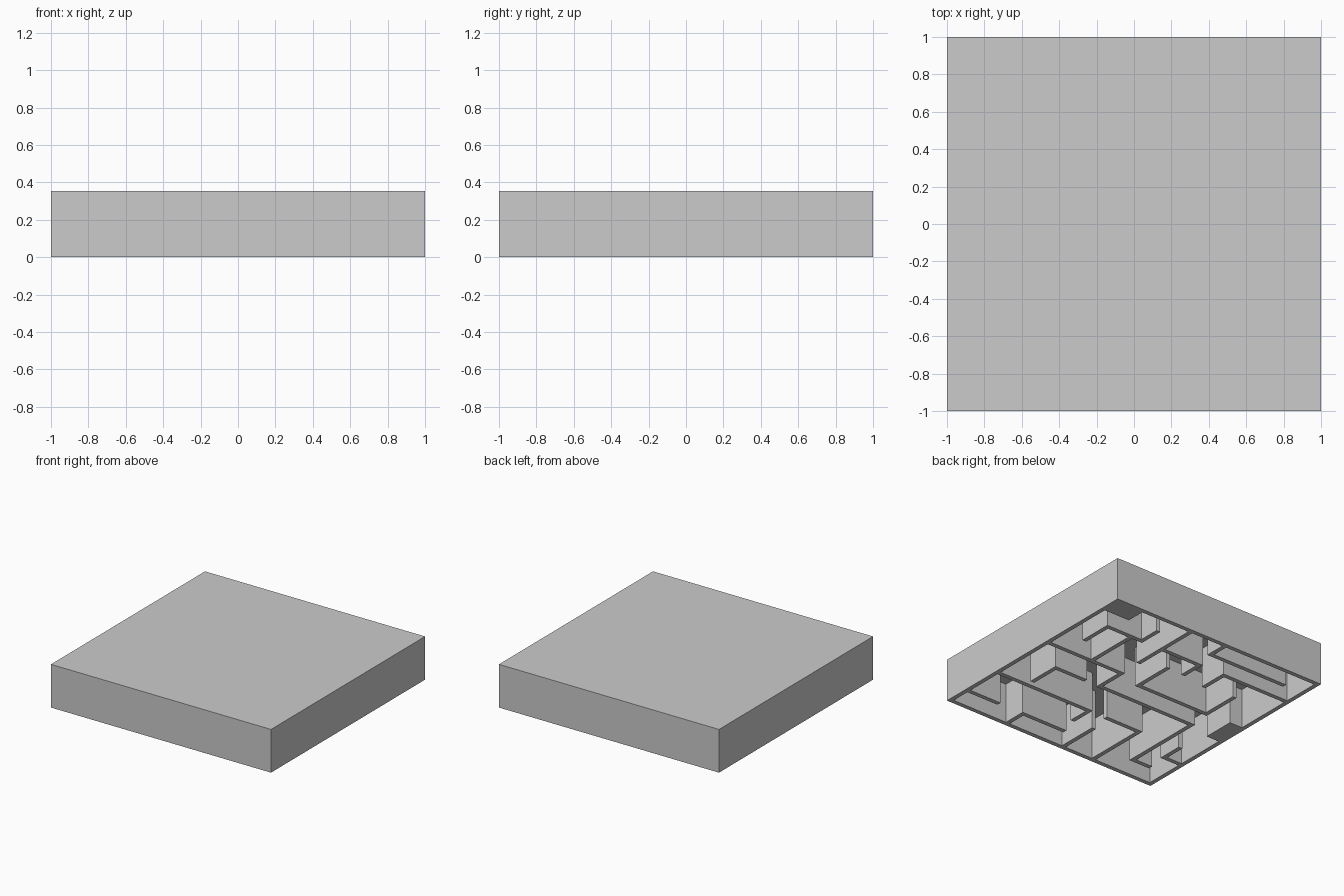
import bpy, bmesh
from mathutils import Matrix, Vector

cube = bpy.data.objects.get("Cube")
if cube:
    bpy.data.objects.remove(cube, do_unlink=True)

HEIGHT, LID, WALL = 0.355, 0.025, 0.036

grey = bpy.data.materials.new("plain grey")
grey.use_nodes = True
colour = (0.6, 0.6, 0.6, 1)
grey.diffuse_color = colour
grey.node_tree.nodes["Principled BSDF"].inputs["Base Color"].default_value = colour


def line(percent):
    """Position between the outer walls, counted from the positive side."""
    return (1 - WALL / 2) * (1 - percent / 50)


def add_box(bm, low, high):
    low, high = Vector(low), Vector(high)
    matrix = Matrix.Translation((low + high) / 2) @ Matrix.Diagonal((*(high - low), 1))
    bmesh.ops.create_cube(bm, size=1, matrix=matrix)


def add_span(bm, u0, u1, v0, v1):
    """Box between four lines, widened by half a wall on each side."""
    h = WALL / 2
    add_box(bm, (line(u1) - h, line(v1) - h, 0),
            (line(u0) + h, line(v0) + h, HEIGHT - LID))


def finish(name, bm):
    mesh = bpy.data.meshes.new(name)
    bm.to_mesh(mesh)
    bm.free()
    mesh.materials.append(grey)
    bpy.context.collection.objects.link(bpy.data.objects.new(name, mesh))


# Closed top panel
bm = bmesh.new()
add_box(bm, (-1, -1, HEIGHT - LID), (1, 1, HEIGHT))
finish("top_panel", bm)

# Four outer walls
bm = bmesh.new()
for side in (0, 100):
    add_span(bm, side, side, 0, 100)
    add_span(bm, 0, 100, side, side)
finish("outer_walls", bm)

# Maze walls running across: row, start, end
bm = bmesh.new()
for v, a, b in [(18, 10, 27), (18, 37, 56), (18, 68, 100), (9, 54, 90),
                (45, 48, 82), (55, 37, 82), (42, 0, 37), (55, 15, 29),
                (72, 0, 46), (72, 55, 71), (90, 0, 15), (90, 28, 48),
                (90, 83, 91), (81, 91, 100)]:
    add_span(bm, a, b, v, v)
finish("cross_walls", bm)

# Maze walls running front to back: column, start, end
bm = bmesh.new()
for u, a, b in [(10, 18, 31), (27, 9, 18), (22, 18, 41), (37, 0, 31), (54, 0, 9),
                (68, 18, 29), (56, 18, 27), (48, 28, 45), (82, 29, 45),
                (37, 42, 55), (83, 55, 90), (15, 55, 68), (46, 72, 81),
                (28, 90, 100), (56, 82, 100), (71, 72, 100), (91, 72, 80)]:
    add_span(bm, u, u, a, b)
finish("lengthwise_walls", bm)

# Solid blocks at the start and the end of the maze
bm = bmesh.new()
add_span(bm, 0, 12, 0, 8)
finish("start_block", bm)
bm = bmesh.new()
add_span(bm, 94, 100, 45, 57)
finish("end_block", bm)
